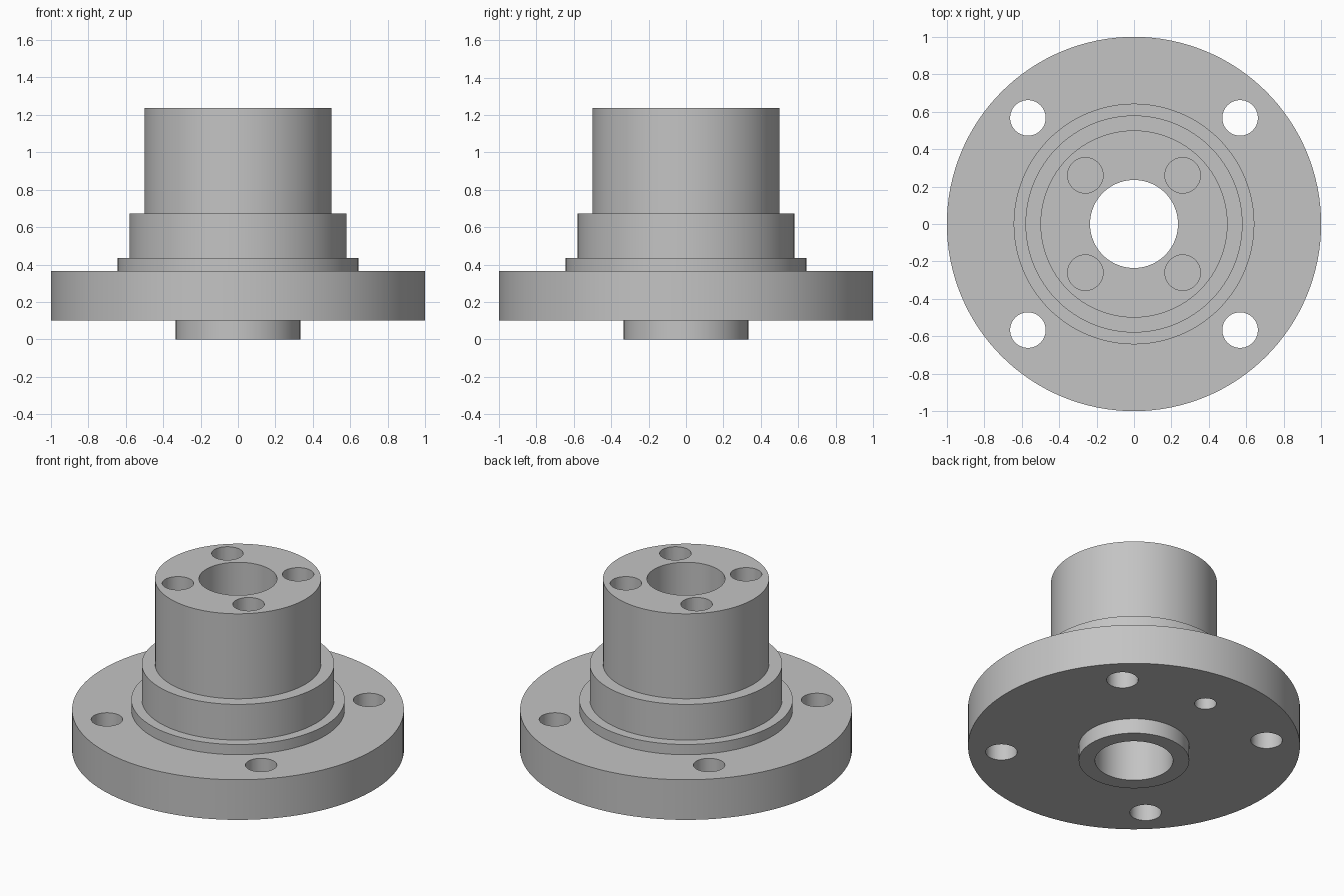
import bpy, bmesh, math
from mathutils import Matrix

if "Cube" in bpy.data.objects:
    bpy.data.objects.remove(bpy.data.objects["Cube"], do_unlink=True)

SIDES = 128
FLANGE_Z, FLANGE_TOP, TOP = 0.10, 0.367, 1.237

steel = bpy.data.materials.new("steel_grey")
steel.use_nodes = True
colour = (0.55, 0.55, 0.55, 1)
steel.diffuse_color = colour
steel.node_tree.nodes["Principled BSDF"].inputs["Base Color"].default_value = colour


def add_object(name, bm):
    bmesh.ops.recalc_face_normals(bm, faces=bm.faces)
    mesh = bpy.data.meshes.new(name)
    bm.to_mesh(mesh)
    bm.free()
    mesh.materials.append(steel)
    obj = bpy.data.objects.new(name, mesh)
    bpy.context.collection.objects.link(obj)
    return obj


def lathe(name, profile):
    """Spin a closed radius/height profile around z."""
    bm = bmesh.new()
    verts = [bm.verts.new((r, 0, z)) for r, z in profile]
    edges = [bm.edges.new((v, verts[i - 1])) for i, v in enumerate(verts)]
    bmesh.ops.spin(bm, geom=verts + edges, cent=(0, 0, 0), axis=(0, 0, 1),
                   angle=math.tau, steps=SIDES, use_merge=True)
    bmesh.ops.remove_doubles(bm, verts=bm.verts, dist=1e-5)
    return add_object(name, bm)


def add_drill(bm, x, y, radius, low, high):
    bmesh.ops.create_cone(bm, cap_ends=True, segments=48, radius1=radius,
                          radius2=radius, depth=high - low,
                          matrix=Matrix.Translation((x, y, (low + high) / 2)))


# Stepped hub with pilot boss, flange, collars and through bore
BORE = 0.235
hub = lathe("flanged_hub", [
    (BORE, 0), (0.333, 0), (0.333, FLANGE_Z),
    (1, FLANGE_Z), (1, FLANGE_TOP),
    (0.643, FLANGE_TOP), (0.643, 0.435),
    (0.58, 0.435), (0.58, 0.672),
    (0.50, 0.672), (0.50, TOP), (BORE, TOP)])

# Bolt holes through the flange, blind holes in the top, dowel hole beneath
drills = bmesh.new()
for sx in (-1, 1):
    for sy in (-1, 1):
        add_drill(drills, sx * 0.567, sy * 0.567, 0.095, 0, 0.5)
        add_drill(drills, sx * 0.26, sy * 0.26, 0.095, TOP - 0.4, TOP + 0.1)
add_drill(drills, 0, 0.67, 0.066, 0, FLANGE_Z + 0.16)
cutter = add_object("hole_cutter", drills)
cutter.hide_render = True

# Bake the drilled shape and drop the cutter
boolean = hub.modifiers.new("holes", "BOOLEAN")
boolean.operation = "DIFFERENCE"
boolean.solver = "EXACT"
boolean.object = cutter
bpy.context.view_layer.objects.active = hub
bpy.ops.object.select_all(action="DESELECT")
hub.select_set(True)
bpy.ops.object.modifier_apply(modifier=boolean.name)
bpy.data.objects.remove(cutter, do_unlink=True)
bpy.ops.object.shade_smooth_by_angle(angle=math.radians(30))
